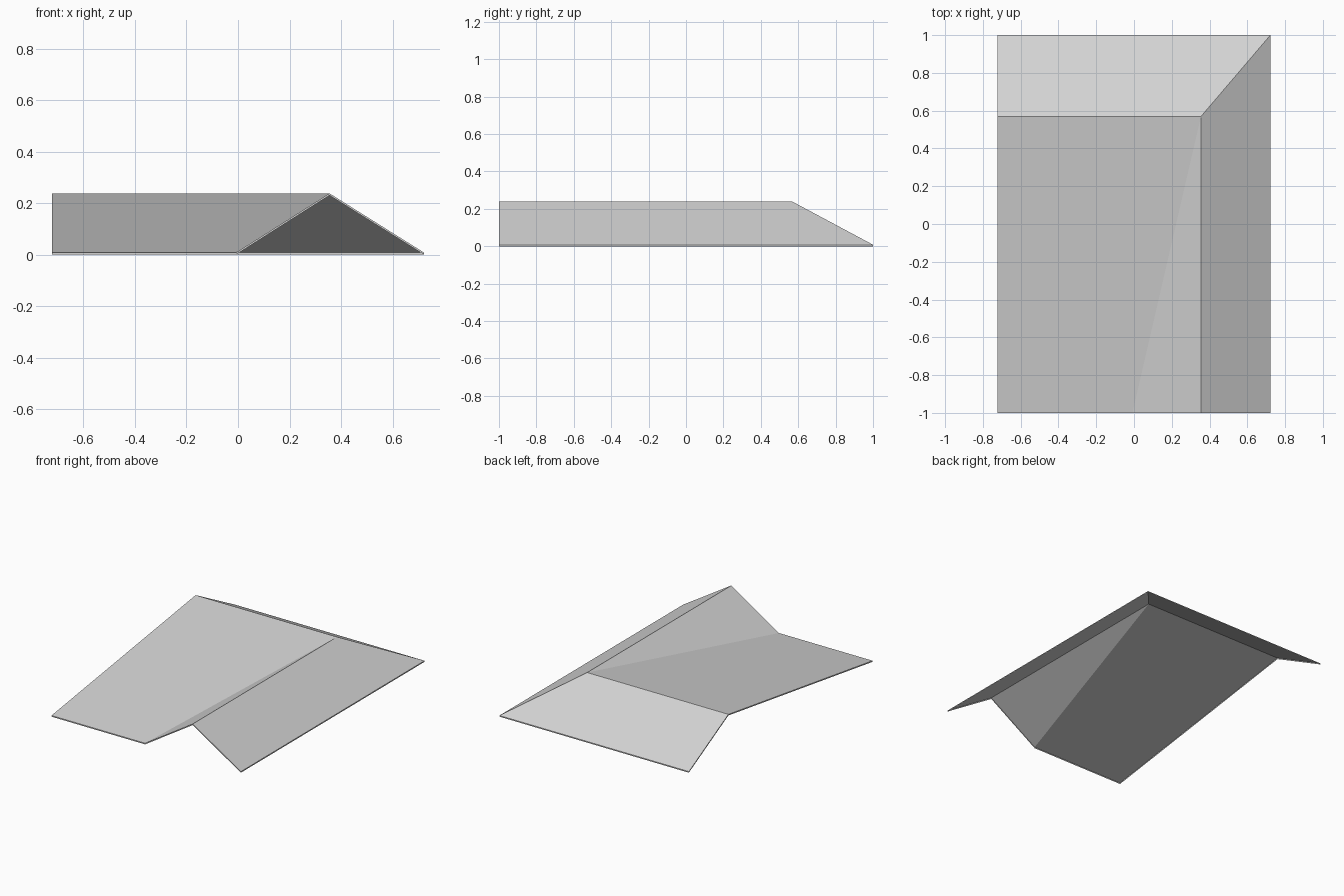
import bpy
import bmesh

default = bpy.data.objects.get("Cube")
if default:
    bpy.data.objects.remove(default, do_unlink=True)

# Single pale grey material
grey = bpy.data.materials.new("pale grey")
grey.use_nodes = True
colour = (0.65, 0.65, 0.65, 1)
grey.diffuse_color = colour
grey.node_tree.nodes["Principled BSDF"].inputs["Base Color"].default_value = colour

# Plan positions and heights
SIDE, END = 0.722, 1.0
RIDGE_X, RIDGE_Y = 0.355, 0.57
VALLEY_X = -0.008
EAVE, RIDGE = 0.008, 0.238

bm = bmesh.new()
v = {name: bm.verts.new(co) for name, co in {
    "front_left_eave": (-SIDE, -END, EAVE),
    "valley_foot": (VALLEY_X, -END, EAVE),
    "gable_peak": (RIDGE_X, -END, RIDGE),
    "front_right_eave": (SIDE, -END, EAVE),
    "back_right_eave": (SIDE, END, EAVE),
    "back_left_eave": (-SIDE, END, EAVE),
    "ridge_end": (-SIDE, RIDGE_Y, RIDGE),
    "ridge_corner": (RIDGE_X, RIDGE_Y, RIDGE),
}.items()}

# Four roof slopes: long front, inner valley, outer side, back
for names in (
    ("front_left_eave", "valley_foot", "ridge_corner", "ridge_end"),
    ("valley_foot", "gable_peak", "ridge_corner"),
    ("gable_peak", "front_right_eave", "back_right_eave", "ridge_corner"),
    ("ridge_end", "ridge_corner", "back_right_eave", "back_left_eave"),
):
    bm.faces.new([v[n] for n in names])

# Narrow trim dropped vertically from every open edge
rim = [e for e in bm.edges if e.is_boundary]
trim = bmesh.ops.extrude_edge_only(bm, edges=rim)["geom"]
bmesh.ops.translate(bm, vec=(0, 0, -EAVE),
                    verts=[g for g in trim if isinstance(g, bmesh.types.BMVert)])
bm.normal_update()
bmesh.ops.recalc_face_normals(bm, faces=bm.faces)
if sum(f.normal.z for f in bm.faces) < 0:
    bmesh.ops.reverse_faces(bm, faces=bm.faces)

mesh = bpy.data.meshes.new("corner_roof")
bm.to_mesh(mesh)
bm.free()
mesh.materials.append(grey)
bpy.context.collection.objects.link(bpy.data.objects.new("corner_roof", mesh))
